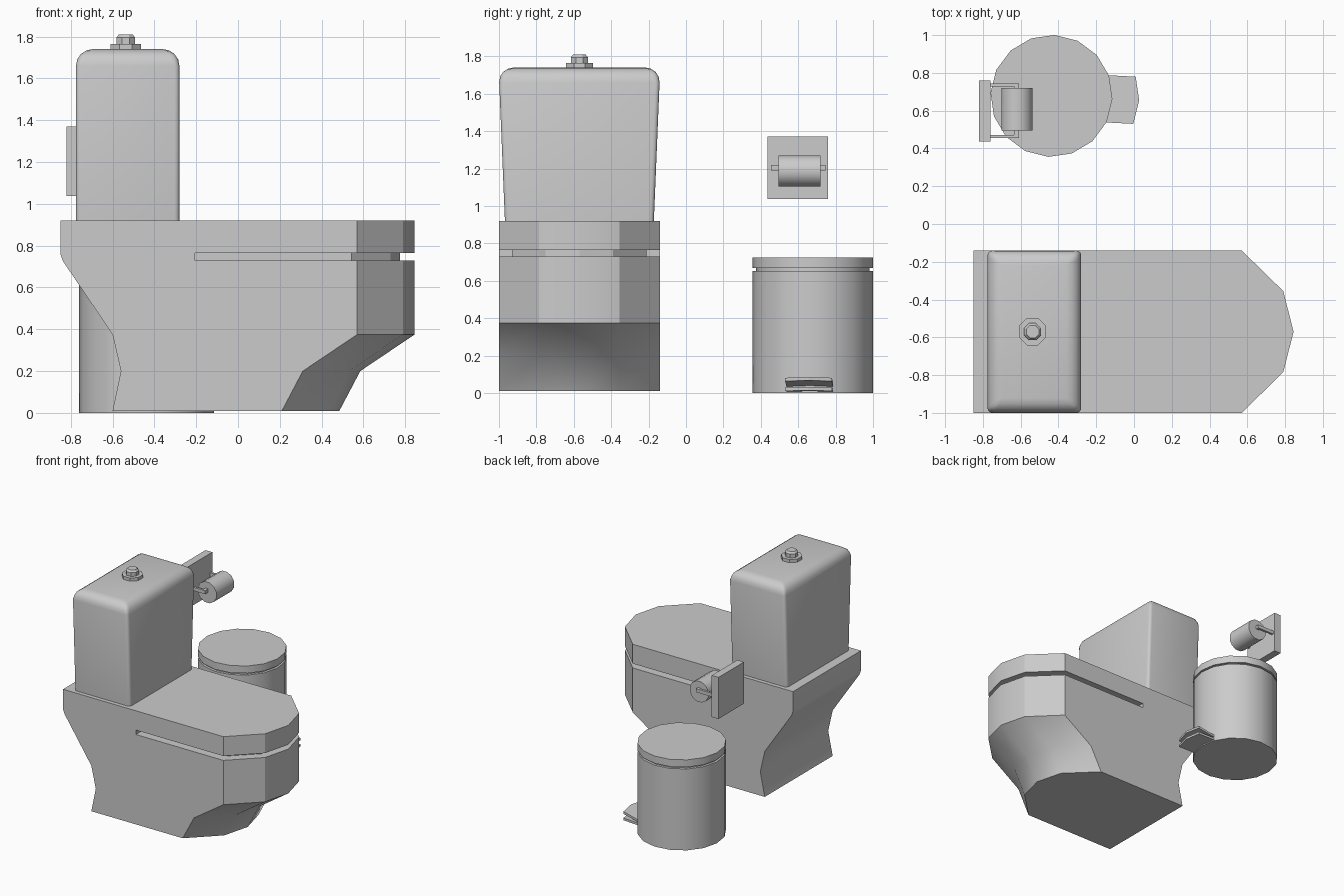
import bpy, bmesh, math
from math import radians

if "Cube" in bpy.data.objects:
    bpy.data.objects.remove(bpy.data.objects["Cube"])

CY = -0.57      # centre line of the toilet
HW = 0.43       # half width of the toilet
BIN = (-0.437, 0.678)


def finish(name, bm, angle=30):
    bmesh.ops.recalc_face_normals(bm, faces=bm.faces)
    me = bpy.data.meshes.new(name)
    bm.to_mesh(me)
    bm.free()
    ob = bpy.data.objects.new(name, me)
    bpy.context.collection.objects.link(ob)
    bpy.ops.object.select_all(action='DESELECT')
    ob.select_set(True)
    bpy.context.view_layer.objects.active = ob
    if angle:
        bpy.ops.object.shade_smooth_by_angle(angle=radians(angle))
    return ob


def loft(name, rings, angle=30):
    bm = bmesh.new()
    vs = [[bm.verts.new(p) for p in r] for r in rings]
    n = len(rings[0])
    for a, b in zip(vs, vs[1:]):
        for i in range(n):
            j = (i + 1) % n
            bm.faces.new((a[i], a[j], b[j], b[i]))
    bm.faces.new(vs[0][::-1])
    bm.faces.new(vs[-1])
    return finish(name, bm, angle)


def turned(name, centre, profile, n, turn=0, angle=30):
    def ring(r, z):
        return [(centre[0] + r * math.cos(turn + math.tau * i / n),
                 centre[1] + r * math.sin(turn + math.tau * i / n), z) for i in range(n)]
    return loft(name, [ring(r, z) for r, z in profile], angle)


def box(name, x0, x1, y0, y1, z0, z1):
    return loft(name, [[(x0, y0, z), (x1, y0, z), (x1, y1, z), (x0, y1, z)] for z in (z0, z1)], 0)


def outline(back, shift=0.0, inset=0.0):
    s = HW - inset
    k = s / HW
    front = [(0.57 - inset * 0.4, s), (0.79 - inset * 0.85, 0.215 * k), (0.845 - inset, 0)]
    right = [(back, -s)] + [(x + shift, -y) for x, y in front]
    left = [(x + shift, y) for x, y in front[1::-1]] + [(back, s)]
    return [(x, CY + y) for x, y in right + left]


# toilet body: plan outline lofted through levels of (z, back x, nose shift)
levels = [(0.01, -0.60, -0.36), (0.2, -0.56, -0.26), (0.375, -0.60, 0),
          (0.725, -0.837, 0), (0.76, -0.85, 0), (0.92, -0.85, 0)]
body = loft("toilet_body", [[(x, y, z) for x, y in outline(b, s)] for z, b, s in levels])

# groove between bowl and lid, cut with a horseshoe shape
inner = outline(-0.205, 0, 0.07)
outer = outline(-0.205, 0.03, -0.06)
shoe = inner + outer[::-1]
cutter = loft("groove_cutter", [[(x, y, z) for x, y in shoe] for z in (0.73, 0.765)], 0)
mod = body.modifiers.new("groove", 'BOOLEAN')
mod.operation = 'DIFFERENCE'
mod.solver = 'EXACT'
mod.object = cutter
bpy.context.view_layer.objects.active = body
bpy.ops.object.modifier_move_to_index(modifier="groove", index=0)
bpy.ops.object.modifier_apply(modifier="groove")
bpy.data.objects.remove(cutter)

# cistern: tapered box with a soft top
tank = loft("cistern", [[(x, CY + y * h, z) for x, y in
                         ((-0.775, -1), (-0.28, -1), (-0.28, 1), (-0.775, 1))]
                        for z, h in ((0.915, 0.398), (1.74, 0.432))], 0)
weights = tank.data.attributes.new("bevel_weight_edge", 'FLOAT', 'EDGE')
for e in tank.data.edges:
    zs = [tank.data.vertices[v].co.z for v in e.vertices]
    weights.data[e.index].value = 1.0 if min(zs) > 1.5 else 0.3 if max(zs) > 1.5 else 0.0
bev = tank.modifiers.new("soft_edges", 'BEVEL')
bev.limit_method = 'WEIGHT'
bev.width = 0.08
bev.segments = 4
bpy.ops.object.modifier_apply(modifier="soft_edges")
bpy.ops.object.shade_smooth_by_angle(angle=radians(35))

# flush button
turned("button_base", (-0.537, CY), [(0.078, 1.735), (0.078, 1.765)], 8, radians(22.5))
turned("flush_button", (-0.537, CY), [(0.049, 1.76), (0.049, 1.795), (0.036, 1.81)], 8, radians(22.5))

# pedal bin with a groove under its lid
R = 0.323
turned("pedal_bin", BIN, [(R, 0), (R, 0.652), (R - 0.02, 0.652), (R - 0.02, 0.667),
                          (R, 0.667), (R, 0.725)], 16, radians(-3))

# pedal plates: the upper one tilts up away from the bin
plan = [(0.25, -0.125), (0.44, -0.125), (0.465, 0), (0.44, 0.125), (0.25, 0.125)]
for name, z, slope in (("pedal", 0.025, 0.2), ("pedal_foot", 0.008, 0.02)):
    plate = loft(name, [[(x, y, z + t + slope * (x - 0.25)) for x, y in plan] for t in (0, 0.018)], 0)
    plate.location = (BIN[0], BIN[1], 0)
    plate.rotation_euler.z = radians(-3)

# paper holder: wall plate, two arms, rod and roll
box("wall_plate", -0.82, -0.76, 0.437, 0.76, 1.037, 1.37)
for name, y in (("arm_front", 0.455), ("arm_back", 0.728)):
    box(name, -0.765, -0.61, y, y + 0.017, 1.19, 1.218)
box("roll_rod", -0.635, -0.61, 0.455, 0.745, 1.19, 1.218)
roll = turned("paper_roll", (0, 0), [(0.085, -0.113), (0.085, 0.113)], 12, radians(15), 35)
roll.rotation_euler.x = radians(90)
roll.location = (-0.62, 0.607, 1.187)
